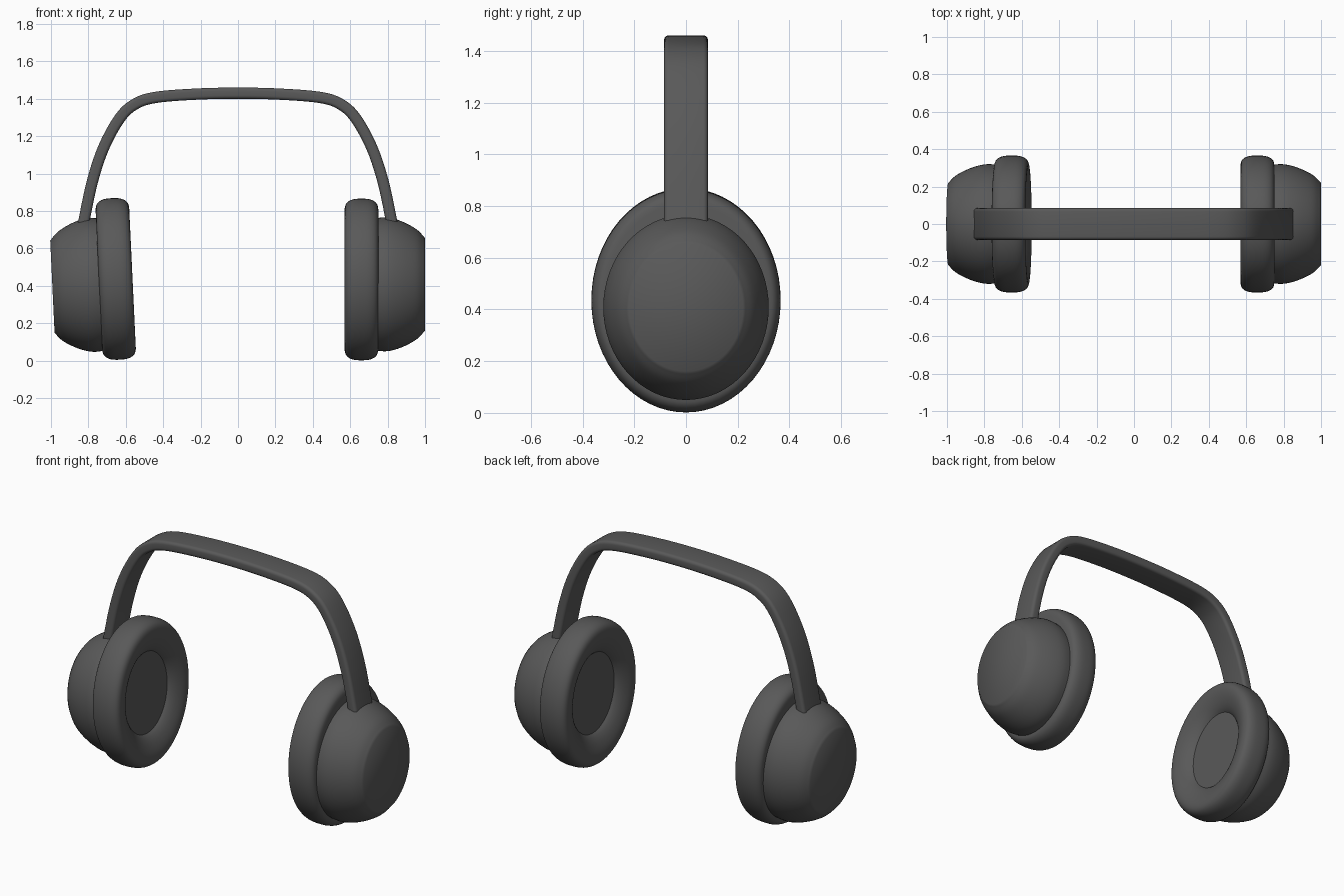
import bpy, bmesh, math
from mathutils import Vector, Matrix

if "Cube" in bpy.data.objects:
    bpy.data.objects.remove(bpy.data.objects["Cube"])

grey = bpy.data.materials.new("dark_grey")
grey.diffuse_color = (0.10, 0.10, 0.10, 1)
grey.use_nodes = True
grey.node_tree.nodes["Principled BSDF"].inputs["Base Color"].default_value = grey.diffuse_color


def finish(name, bm, angle):
    """Turn a bmesh into a smooth-shaded object."""
    bmesh.ops.recalc_face_normals(bm, faces=bm.faces)
    me = bpy.data.meshes.new(name)
    bm.to_mesh(me)
    bm.free()
    me.materials.append(grey)
    ob = bpy.data.objects.new(name, me)
    bpy.context.collection.objects.link(ob)
    bpy.ops.object.select_all(action='DESELECT')
    ob.select_set(True)
    bpy.context.view_layer.objects.active = ob
    bpy.ops.object.shade_smooth_by_angle(angle=math.radians(angle))
    return ob


def spline(pts, steps):
    """Smooth curve through the points."""
    p = [Vector(q) for q in pts]
    p = [2 * p[0] - p[1]] + p + [2 * p[-1] - p[-2]]
    out = []
    for a, b, c, d in zip(p, p[1:], p[2:], p[3:]):
        for i in range(steps):
            t = i / steps
            out.append(0.5 * (2 * b + (c - a) * t + (2 * a - 5 * b + 4 * c - d) * t ** 2
                              + (3 * b - a - 3 * c + d) * t ** 3))
    return out + [p[-2]]


def skin(bm, rings):
    """Join closed rings of points and cap both ends."""
    vr = [[bm.verts.new(q) for q in r] for r in rings]
    n = len(vr[0])
    for a, b in zip(vr, vr[1:]):
        for i in range(n):
            j = (i + 1) % n
            bm.faces.new((a[i], a[j], b[j], b[i]))
    bm.faces.new(vr[0])
    bm.faces.new(vr[-1])


def oval_turn(name, profile, ry, rz, cz, place, angle):
    """Turn an (x, radius fraction) profile around an oval."""
    bm = bmesh.new()
    n = 64
    skin(bm, [[(x, ry * f * math.cos(math.tau * i / n), cz + rz * f * math.sin(math.tau * i / n))
               for i in range(n)] for x, f in profile])
    bm.transform(place)
    return finish(name, bm, angle)


# Ear pieces: rounded shell outside, ring cushion with a recessed floor inside
shell = spline([(0.74, 0.99), (0.79, 1.0), (0.84, 0.975), (0.90, 0.91), (0.96, 0.81), (1.0, 0.69)], 4)
cushion = [(0.75, 0.5)] + [tuple(q) for q in spline(
    [(0.75, 0.87), (0.744, 0.93), (0.725, 0.975), (0.69, 1.0), (0.63, 1.0), (0.595, 0.975),
     (0.576, 0.93), (0.57, 0.86), (0.576, 0.77), (0.592, 0.67), (0.61, 0.60), (0.626, 0.56)], 3)]

pivot = Matrix.Translation((-0.655, 0, 0.435))
tilt = pivot @ Matrix.Rotation(math.radians(-2.7), 4, 'Y') @ pivot.inverted()
left = Matrix.Translation((0.006, 0, 0.003)) @ tilt @ Matrix.Scale(-1, 4, (1, 0, 0))

for side, place in (("right", Matrix.Identity(4)), ("left", left)):
    oval_turn(side + "_shell", shell, 0.32, 0.358, 0.408, place, 50)
    oval_turn(side + "_cushion", cushion, 0.365, 0.431, 0.434, place, 40)

# Headband: flat rounded strip swept along an arch
half = [(0.832, 0.68), (0.818, 0.76), (0.775, 0.96), (0.715, 1.14), (0.63, 1.295),
        (0.55, 1.37), (0.44, 1.407), (0.22, 1.425)]
path = spline([(-x - 0.003, z) for x, z in half] + [(0, 1.43)] + [(x, z) for x, z in half[::-1]], 5)
W, T, R = 0.085, 0.03, 0.018
section = []
for k, (sy, st) in enumerate(((1, 1), (-1, 1), (-1, -1), (1, -1))):
    for i in range(5):
        a = math.radians(90 * k + 22.5 * i)
        section.append((sy * (W - R) + R * math.cos(a), st * (T - R) + R * math.sin(a)))
rings = []
for i, p in enumerate(path):
    d = (path[min(i + 1, len(path) - 1)] - path[max(i - 1, 0)]).normalized()
    rings.append([(p.x - d.y * t, y, p.y + d.x * t) for y, t in section])
bm = bmesh.new()
skin(bm, rings)
finish("headband", bm, 40)
